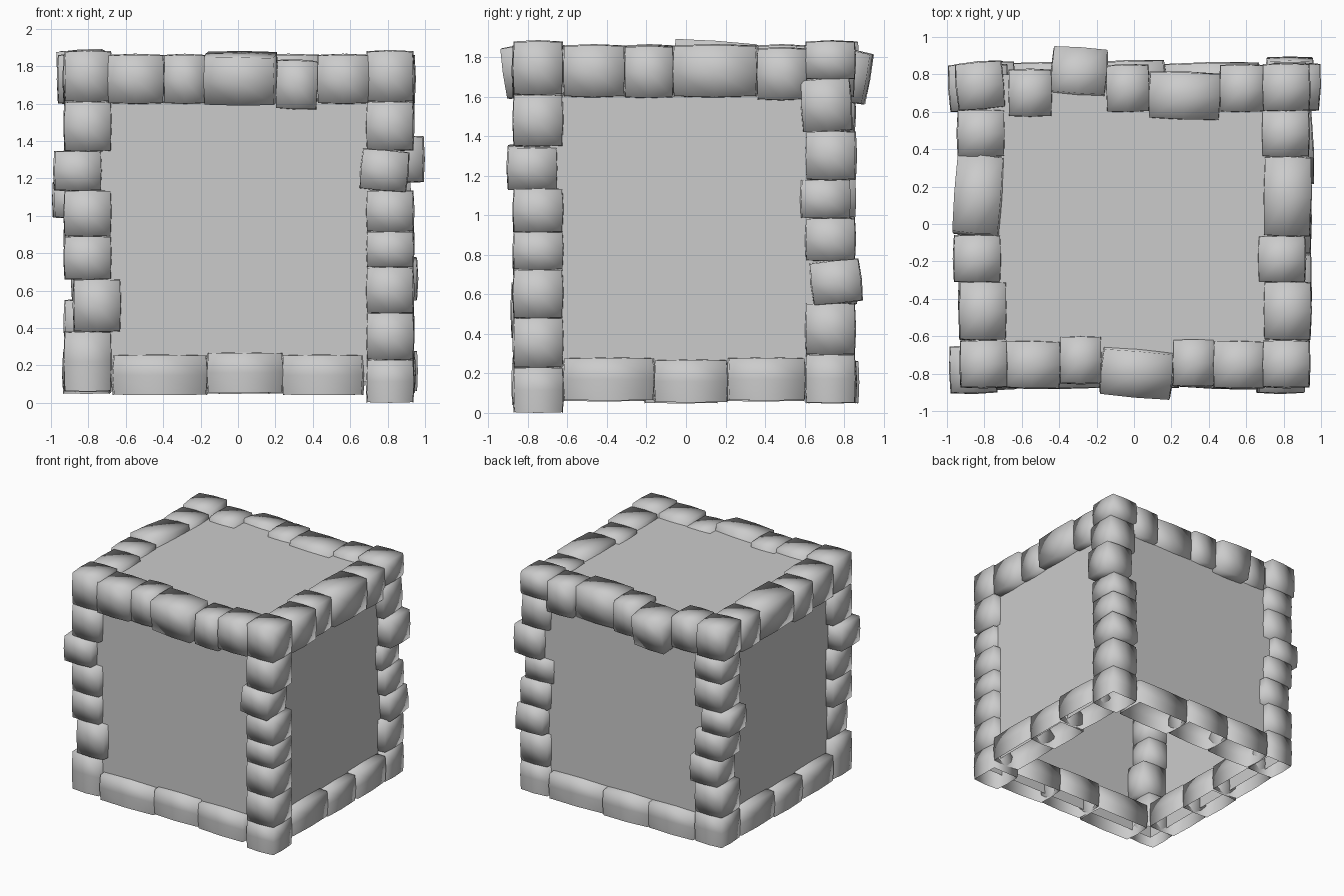
import bpy, bmesh, math, random
from mathutils import Vector, Matrix

if "Cube" in bpy.data.objects:
    bpy.data.objects.remove(bpy.data.objects["Cube"])

random.seed(4)
W = 0.25            # usual stone thickness


def finish(name, bm, angle):
    bmesh.ops.recalc_face_normals(bm, faces=bm.faces)
    me = bpy.data.meshes.new(name)
    bm.to_mesh(me)
    bm.free()
    ob = bpy.data.objects.new(name, me)
    bpy.context.collection.objects.link(ob)
    bpy.ops.object.select_all(action='DESELECT')
    ob.select_set(True)
    bpy.context.view_layer.objects.active = ob
    bpy.ops.object.shade_smooth_by_angle(angle=math.radians(angle))
    return ob


def add_stone(bm, centre, size, turn, open_bottom):
    """One slightly pillowed block, optionally open underneath.
    turn: rotation vector in degrees"""
    b = bmesh.new()
    bmesh.ops.create_cube(b, size=2)
    bmesh.ops.subdivide_edges(b, edges=b.edges[:], cuts=1, use_grid_fill=True)
    for v in b.verts:
        zeros = sum(abs(c) < 0.1 for c in v.co)
        v.co *= (0.97, 1.0, 1.05)[zeros]
    if open_bottom:
        bmesh.ops.delete(b, geom=[f for f in b.faces if f.calc_center_median().z < -0.9], context='FACES')
    axis = Vector(turn)
    rot = Matrix.Rotation(math.radians(axis.length), 4, axis) if axis.length else Matrix()
    b.transform(Matrix.Translation(centre) @ rot @ Matrix.Diagonal((*(Vector(size) / 2), 1)))
    tmp = bpy.data.meshes.new("tmp")
    b.to_mesh(tmp)
    b.free()
    bm.from_mesh(tmp)
    bpy.data.meshes.remove(tmp)


def run(name, axis, cuts, a, b, special=None, thick=(W, W), open_all=False, open_first=False):
    """Row of stones along an axis; a, b are the centre on the other two axes.
    special: index -> (shift a, shift b, rotation vector)"""
    special = special or {}
    k = 'XYZ'.index(axis)
    others = [i for i in range(3) if i != k]
    bm = bmesh.new()
    for i, (lo, hi) in enumerate(zip(cuts, cuts[1:])):
        da, db, turn = special.get(i, (0, 0, (0, 0, random.uniform(-1, 1))))
        c, s = [0] * 3, [0] * 3
        c[k], s[k] = (lo + hi) / 2, hi - lo
        c[others[0]], c[others[1]] = a + da, b + db
        s[others[0]], s[others[1]] = thick
        add_stone(bm, c, s, turn, open_all or (open_first and i == 0))
    return finish(name, bm, 150)


# Wall panels: open-bottomed box set into the stone frame
bm = bmesh.new()
bmesh.ops.create_cube(bm, size=1)
bmesh.ops.delete(bm, geom=[f for f in bm.faces if f.normal.z < -0.9], context='FACES')
bm.transform(Matrix.Translation((0.005, -0.01, 0.965)) @ Matrix.Diagonal((1.73, 1.62, 1.71, 1)))
finish("wall_panels", bm, 30)

# Corner columns
run("front_left_column", 'Z', [0.06, 0.38, 0.66, 0.89, 1.135, 1.345, 1.61, 1.88], -0.803, -0.748,
    {1: (0.05, -0.01, (0, 0, 0)), 4: (-0.055, -0.03, (0, 0, 1))}, open_first=True)
run("front_right_column", 'Z', [0.0, 0.23, 0.48, 0.725, 0.915, 1.135, 1.35, 1.61, 1.88], 0.813, -0.748,
    {5: (-0.03, -0.03, (0, 5, 0))}, open_first=True)
run("back_right_column", 'Z', [0.05, 0.295, 0.555, 0.77, 0.985, 1.18, 1.425, 1.69, 1.88], 0.813, 0.73,
    {2: (0.02, 0.03, (6, 0, 0)), 4: (-0.02, -0.03, (0, 0, 4)), 5: (0.055, 0.005, (0, 0, -2)),
     6: (0, -0.02, (3, 0, 0))}, open_first=True)
run("back_left_column", 'Z', [0.05, 0.3, 0.55, 0.77, 0.99, 1.18, 1.42, 1.62, 1.88], -0.803, 0.73,
    {2: (0.04, 0.01, (0, 0, 2)), 4: (-0.06, 0.0, (0, 0, 3)), 7: (-0.02, 0.01, (0, 0, 5))}, open_first=True)

# Top edges
run("front_top_edge", 'X', [-0.695, -0.395, -0.175, 0.205, 0.425, 0.70], -0.752, 1.73,
    {1: (0.025, 0, (0, 0, 0)), 2: (-0.035, 0.005, (8, 0, -5)), 3: (0.01, -0.03, (0, 2, 0))}, (W, 0.26))
run("back_top_edge", 'X', [-0.67, -0.44, -0.147, 0.08, 0.46, 0.70], 0.725, 1.73,
    {0: (-0.025, 0, (0, 0, 0)), 1: (0.075, -0.02, (-10, 0, -4)), 3: (-0.04, 0, (0, 0, -2))}, (W, 0.26))
run("left_top_edge", 'Y', [-0.62, -0.31, -0.06, 0.36, 0.61], -0.808, 1.73,
    {1: (-0.03, 0, (0, 0, 0)), 2: (-0.02, 0.015, (-4, -4, -4)), 3: (-0.01, 0, (0, 0, 0))}, (W, 0.26))
run("right_top_edge", 'Y', [-0.62, -0.31, -0.065, 0.36, 0.61], 0.82, 1.73,
    {1: (-0.03, -0.005, (0, 0, 0)), 3: (-0.01, -0.015, (0, 0, 0))}, (W, 0.26))

# Bottom edges, hollow underneath
flat = (W, 0.215)
run("front_bottom_edge", 'X', [-0.67, -0.165, 0.24, 0.67], -0.752, 0.148,
    {1: (0, 0.012, (0, 0, 0)), 2: (0, 0, (0, 0, -2))}, flat, True)
run("back_bottom_edge", 'X', [-0.67, -0.25, 0.165, 0.67], 0.735, 0.155,
    {1: (0.01, 0, (0, 0, 2))}, flat, True)
run("right_bottom_edge", 'Y', [-0.62, -0.16, 0.21, 0.60], 0.82, 0.17,
    {1: (0, -0.01, (0, 0, 0)), 2: (0.01, 0, (0, 0, 2))}, flat, True)
run("left_bottom_edge", 'Y', [-0.62, -0.21, 0.16, 0.60], -0.81, 0.165,
    {1: (0, -0.01, (0, 0, 0))}, flat, True)
